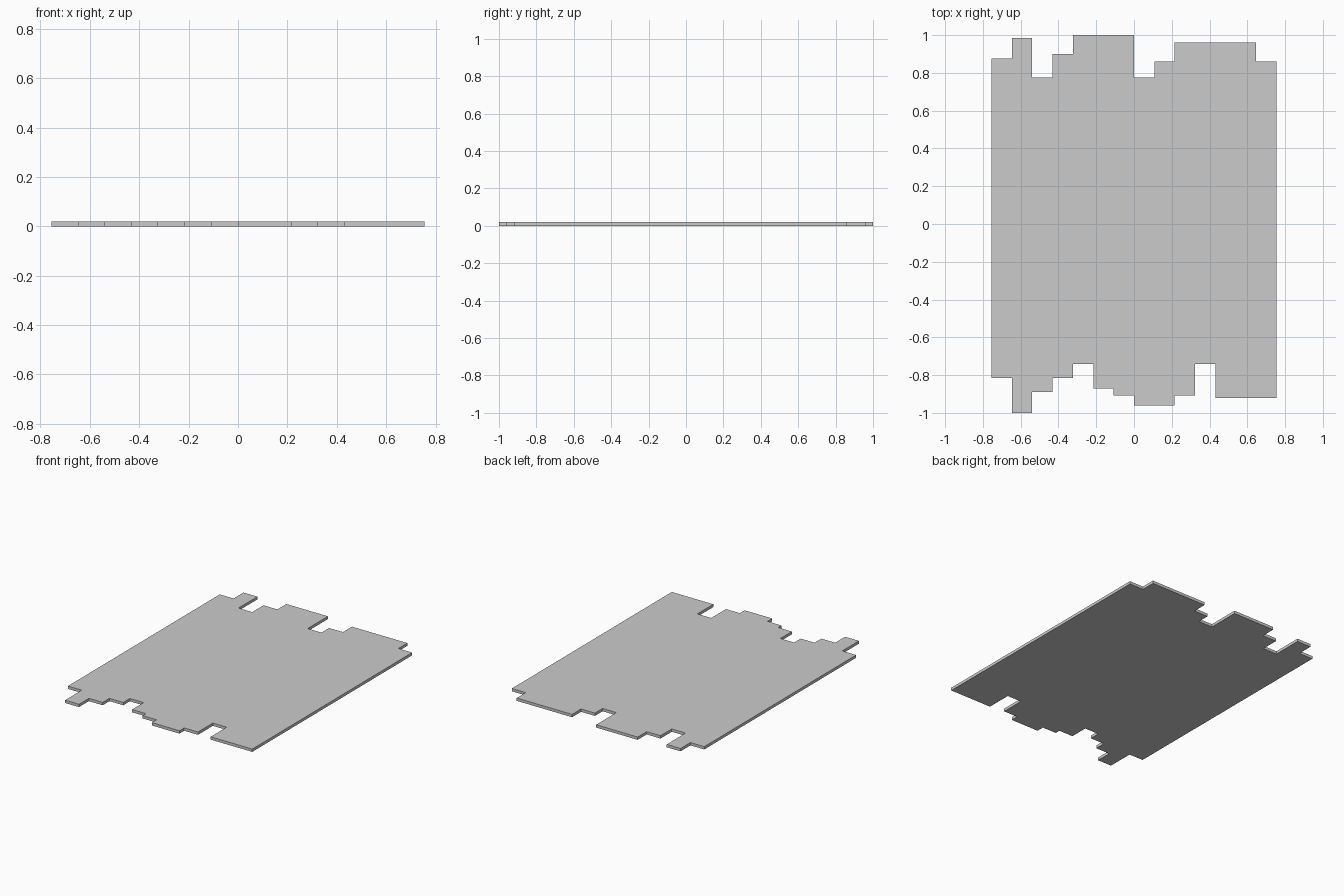
import bpy, bmesh

if "Cube" in bpy.data.objects:
    bpy.data.objects.remove(bpy.data.objects["Cube"])

# Plank ends (front y, back y), left to right
PLANKS = [(-0.815, 0.875), (-1.0, 0.985), (-0.89, 0.775), (-0.815, 0.90),
          (-0.742, 1.0), (-0.87, 1.0), (-0.907, 1.0), (-0.96, 0.775),
          (-0.96, 0.86), (-0.907, 0.96), (-0.742, 0.96), (-0.92, 0.96),
          (-0.92, 0.96), (-0.92, 0.86)]
HALF_WIDTH = 0.755
THICKNESS = 0.02
pitch = 2 * HALF_WIDTH / len(PLANKS)


def stepped_edge(side):
    """Stepped run of points along the plank ends, skipping flush joints."""
    pts = []
    for i, ends in enumerate(PLANKS):
        x, y = -HALF_WIDTH + i * pitch, ends[side]
        if pts and abs(pts[-1][1] - y) < 1e-6:
            pts.pop()
        else:
            pts.append((x, y))
        pts.append((x + pitch, y))
    return pts


# Floor outline: front edge left to right, then back edge right to left
outline = stepped_edge(0) + stepped_edge(1)[::-1]

bm = bmesh.new()
base = bm.faces.new([bm.verts.new((x, y, 0)) for x, y in outline])
top = bmesh.ops.extrude_face_region(bm, geom=[base], use_keep_orig=True)
bmesh.ops.translate(bm, vec=(0, 0, THICKNESS),
                    verts=[v for v in top["geom"] if isinstance(v, bmesh.types.BMVert)])
bmesh.ops.recalc_face_normals(bm, faces=bm.faces[:])

mesh = bpy.data.meshes.new("plank_floor")
bm.to_mesh(mesh)
bm.free()
bpy.context.collection.objects.link(bpy.data.objects.new("plank_floor", mesh))
